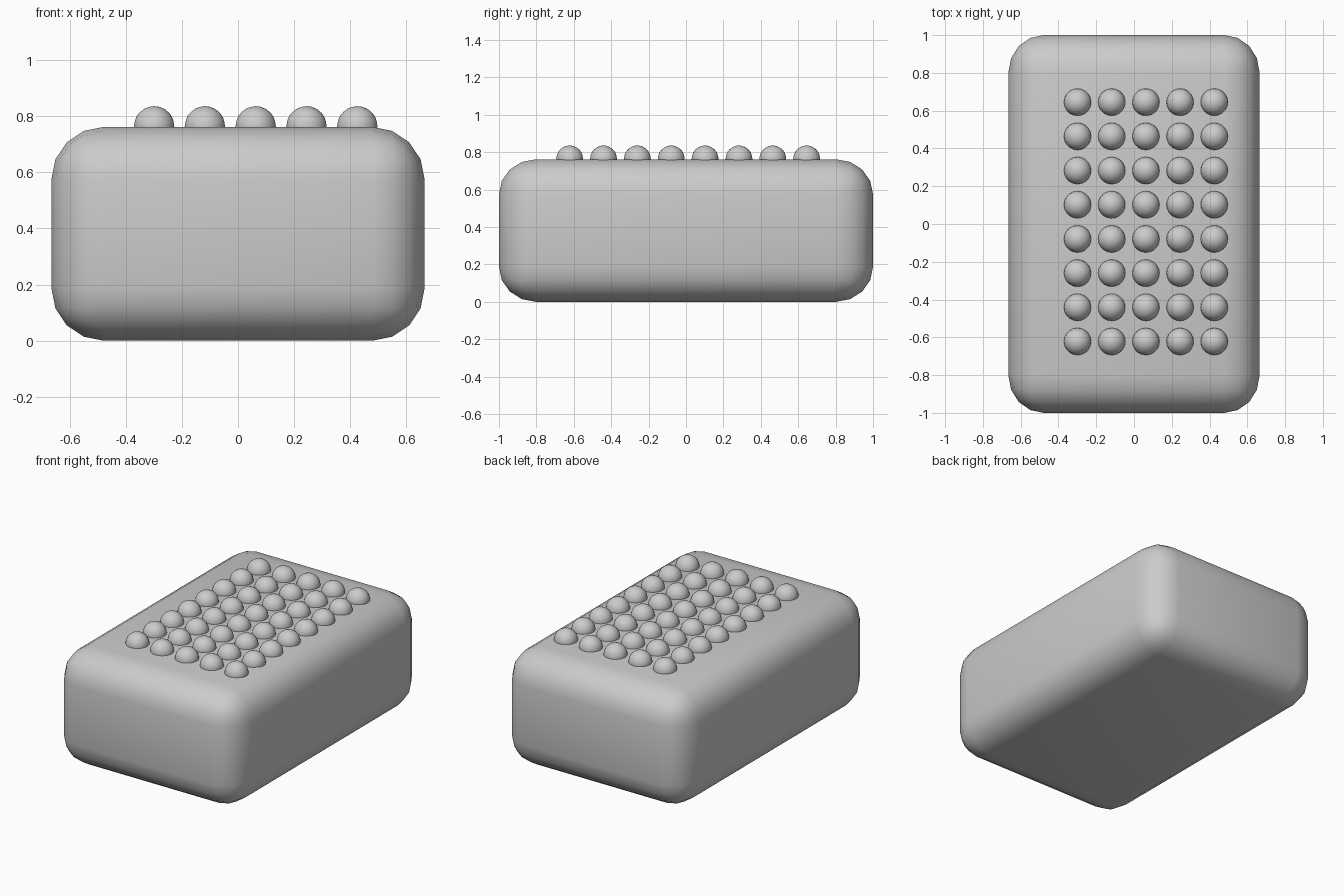
import bpy
import bmesh
from mathutils import Matrix, Vector

if "Cube" in bpy.data.objects:
    bpy.data.objects.remove(bpy.data.objects["Cube"], do_unlink=True)

# Single grey material
grey = bpy.data.materials.new("plain_grey")
grey.use_nodes = True
colour = (0.6, 0.6, 0.6, 1)
grey.diffuse_color = colour
grey.node_tree.nodes["Principled BSDF"].inputs["Base Color"].default_value = colour


def add_object(name, bm):
    mesh = bpy.data.meshes.new(name)
    bm.to_mesh(mesh)
    bm.free()
    mesh.materials.append(grey)
    mesh.shade_smooth()
    obj = bpy.data.objects.new(name, mesh)
    bpy.context.collection.objects.link(obj)
    return obj


# Rounded block: bevelled box, with the rounding slightly longer along y
SIZE = Vector((1.33, 2.0, 0.762))
RADIUS = 0.187
STRETCH = 1.06
bm = bmesh.new()
bmesh.ops.create_cube(bm, size=1)
bmesh.ops.scale(bm, vec=(SIZE.x, SIZE.y / STRETCH, SIZE.z), verts=bm.verts)
bmesh.ops.bevel(bm, geom=bm.edges[:], offset=RADIUS, offset_type='OFFSET',
                segments=4, profile=0.5, affect='EDGES')
bmesh.ops.scale(bm, vec=(1, STRETCH, 1), verts=bm.verts)
bmesh.ops.translate(bm, vec=(0, 0, SIZE.z / 2), verts=bm.verts)
add_object("rounded_block", bm)

# Grid of half-sunk round studs, sharing one mesh
COLUMNS, ROWS, STEP = 5, 8, 0.181
bm = bmesh.new()
bmesh.ops.create_icosphere(bm, subdivisions=3, radius=0.072)
first = add_object("stud", bm)
for col in range(COLUMNS):
    for row in range(ROWS):
        stud = first
        if col or row:
            stud = first.copy()
            stud.name = f"stud_{col}_{row}"
            bpy.context.collection.objects.link(stud)
        stud.location = (-0.299 + col * STEP, -0.622 + row * STEP, 0.764)
